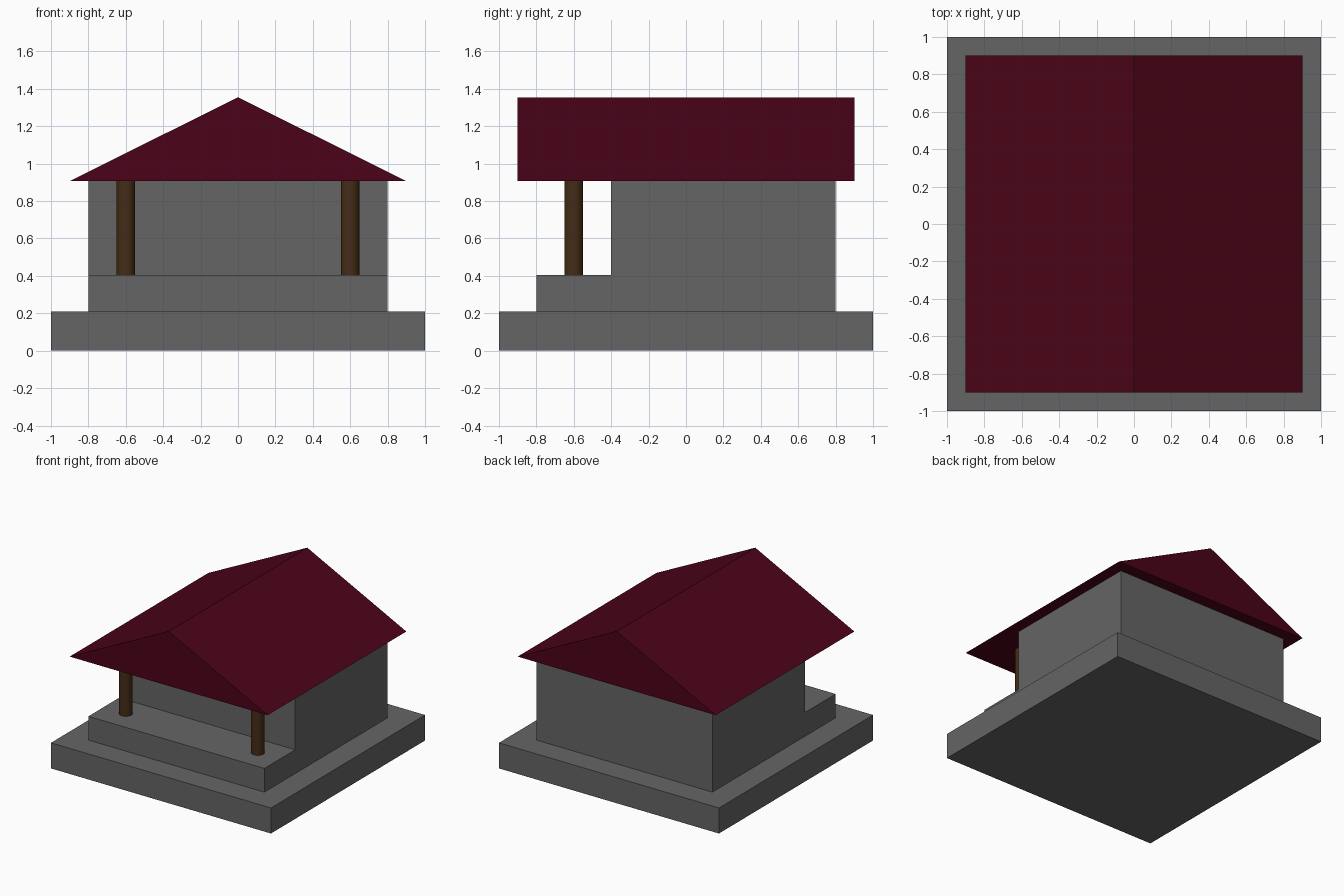
import bpy, bmesh

if "Cube" in bpy.data.objects:
    bpy.data.objects.remove(bpy.data.objects["Cube"])

BASE_TOP, PORCH_TOP, EAVES, RIDGE = 0.21, 0.405, 0.907, 1.355


def material(name, rgb):
    mat = bpy.data.materials.new(name)
    mat.diffuse_color = (*rgb, 1)
    mat.use_nodes = True
    mat.node_tree.nodes["Principled BSDF"].inputs["Base Color"].default_value = mat.diffuse_color
    return mat


def prism(name, profile, offset, mat):
    """Extrude a closed 3D outline along an offset vector."""
    bm = bmesh.new()
    face = bm.faces.new([bm.verts.new(p) for p in profile])
    new = bmesh.ops.extrude_face_region(bm, geom=[face], use_keep_orig=True)["geom"]
    bmesh.ops.translate(bm, vec=offset,
                        verts=[v for v in new if isinstance(v, bmesh.types.BMVert)])
    bmesh.ops.recalc_face_normals(bm, faces=bm.faces)
    mesh = bpy.data.meshes.new(name)
    bm.to_mesh(mesh)
    bm.free()
    obj = bpy.data.objects.new(name, mesh)
    bpy.context.collection.objects.link(obj)
    mesh.materials.append(mat)
    return obj


stone = material("stone", (0.13, 0.13, 0.13))
roof_red = material("roof_red", (0.07, 0.001, 0.009))
wood = material("wood", (0.06, 0.025, 0.008))

# Square ground plinth
prism("plinth", [(-1, -1, 0), (1, -1, 0), (1, 1, 0), (-1, 1, 0)], (0, 0, BASE_TOP), stone)

# House body with front porch step, one L-shaped side profile
side = [(-0.8, BASE_TOP), (0.8, BASE_TOP), (0.8, EAVES),
        (-0.4, EAVES), (-0.4, PORCH_TOP), (-0.8, PORCH_TOP)]
prism("house_body", [(-0.8, y, z) for y, z in side], (1.6, 0, 0), stone)

# Gable roof with flat underside
gable = [(-0.9, EAVES), (0.9, EAVES), (0, RIDGE)]
prism("roof", [(x, -0.9, z) for x, z in gable], (0, 1.8, 0), roof_red)

# Round porch posts
for label, x in (("left", -0.6), ("right", 0.6)):
    bpy.ops.mesh.primitive_cylinder_add(vertices=32, radius=0.05, depth=EAVES - PORCH_TOP,
                                        location=(x, -0.6, (EAVES + PORCH_TOP) / 2))
    post = bpy.context.object
    post.name = label + "_porch_post"
    post.data.materials.append(wood)
    bpy.ops.object.shade_smooth_by_angle()
